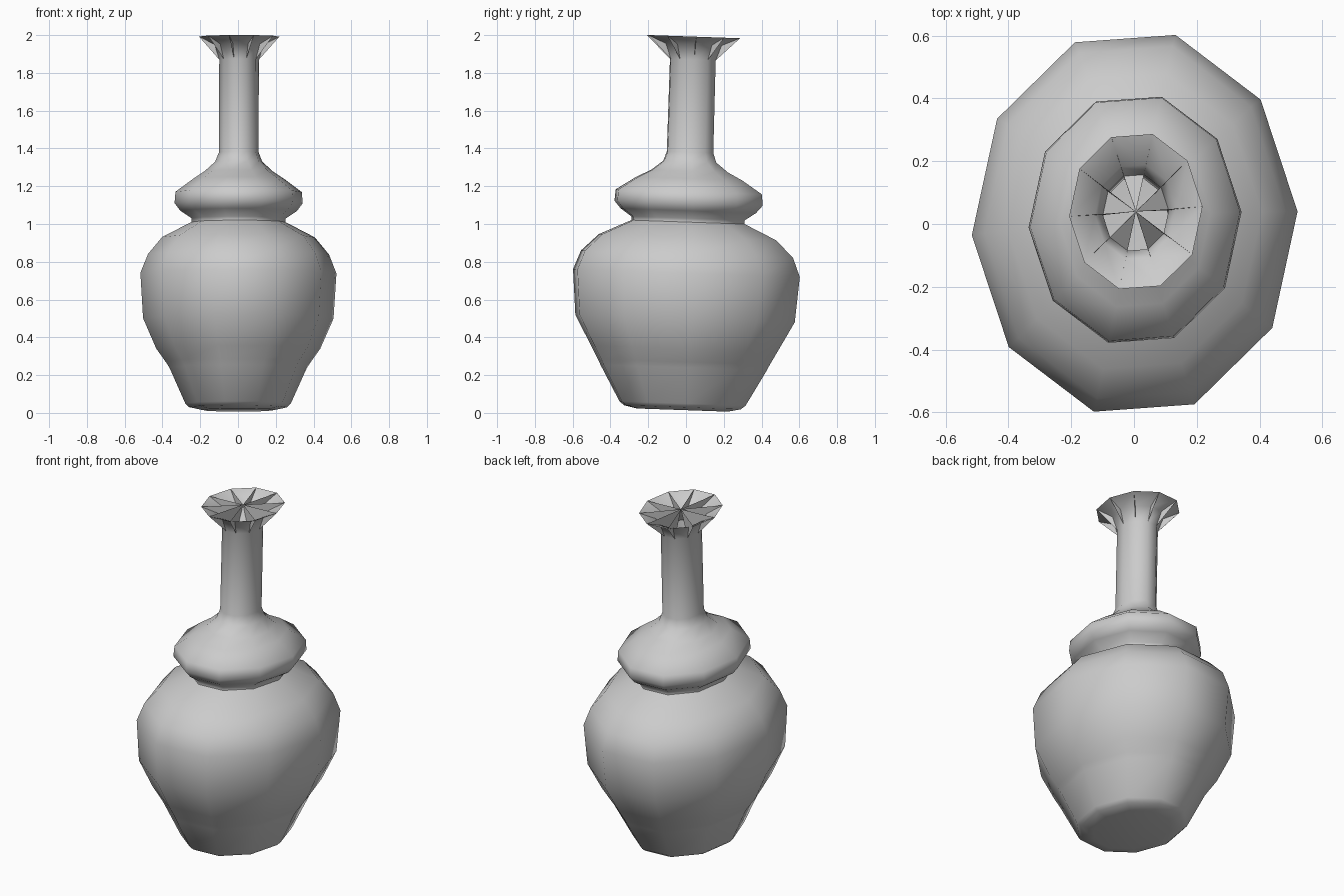
import bpy
import math
from mathutils import Vector

default_cube = bpy.data.objects.get("Cube")
if default_cube:
    bpy.data.objects.remove(default_cube, do_unlink=True)

SIDES = 10
TURN = math.radians(3.5)
TILT = 0.035  # the whole pot leans slightly toward the back


def make_material(name, colour):
    material = bpy.data.materials.new(name)
    material.use_nodes = True
    material.diffuse_color = colour
    shader = next(n for n in material.node_tree.nodes if n.type == "BSDF_PRINCIPLED")
    shader.inputs["Base Color"].default_value = colour
    return material


def axis_point(height):
    """Centre of the leaning vase at a given height."""
    return Vector((0.003 * height, 0.03 * height - 0.02, height))


def ring(height, width, depth):
    """Ten points of a tilted oval ring."""
    points = []
    for i in range(SIDES):
        angle = TURN + math.tau * i / SIDES
        y = depth * math.sin(angle)
        points.append(axis_point(height) + Vector((width * math.cos(angle), y, -TILT * y)))
    return points


def make_object(name, points, faces, material):
    mesh = bpy.data.meshes.new(name)
    mesh.from_pydata(points, [], faces)
    mesh.materials.append(material)
    mesh.update()
    obj = bpy.data.objects.new(name, mesh)
    bpy.context.collection.objects.link(obj)
    return obj


def smooth(obj, degrees):
    bpy.ops.object.select_all(action="DESELECT")
    obj.select_set(True)
    bpy.context.view_layer.objects.active = obj
    bpy.ops.object.shade_smooth_by_angle(angle=math.radians(degrees))


def loft(name, profile, material, closed_base=False):
    """Skin a stack of oval rings, from bottom to top."""
    points = [p for row in profile for p in ring(*row)]
    faces = []
    for level in range(len(profile) - 1):
        low, high = level * SIDES, (level + 1) * SIDES
        for i in range(SIDES):
            j = (i + 1) % SIDES
            faces.append((low + i, low + j, high + j, high + i))
    if closed_base:
        faces.append(tuple(reversed(range(SIDES))))
    obj = make_object(name, points, faces, material)
    smooth(obj, 60)
    return obj


clay = make_material("grey clay", (0.6, 0.6, 0.6, 1.0))

# Profiles as height, half width, half depth
shoulder = (1.01, 0.25, 0.31)
neck_base = (1.33, 0.125, 0.145)
neck_top = (1.87, 0.105, 0.125)
rim = (1.992, 0.213, 0.255)

# Belly with its stepped foot
loft("belly", [
    (0.015, 0.19, 0.25), (0.03, 0.26, 0.32), (0.05, 0.28, 0.345),
    (0.24, 0.365, 0.455), (0.27, 0.385, 0.47), (0.34, 0.435, 0.51),
    (0.5, 0.505, 0.6), (0.74, 0.52, 0.62), (0.84, 0.48, 0.58),
    (0.93, 0.405, 0.485), shoulder,
], clay, closed_base=True)

# Bulging collar, slim neck and flared lip
loft("collar_and_neck", [
    shoulder, (1.03, 0.25, 0.31), (1.07, 0.31, 0.37), (1.11, 0.34, 0.405),
    (1.17, 0.335, 0.4), (1.24, 0.24, 0.29), (1.28, 0.18, 0.21), neck_base,
    (1.38, 0.105, 0.127), neck_top, (1.95, 0.13, 0.155), rim,
], clay)

# Thin upright fins that meet in the middle of the mouth
rim_points, throat_points = ring(*rim), ring(*neck_top)
hub = axis_point(rim[0])
fin_points = [hub] + rim_points + throat_points
fin_faces = [(0, 1 + i, 1 + SIDES + i) for i in range(SIDES)]
# Alternate wedges running from the hub down to the throat
fin_faces += [(0, 1 + SIDES + i, 1 + SIDES + (i + 1) % SIDES) for i in range(0, SIDES, 2)]
make_object("mouth_fins", fin_points, fin_faces, clay)
